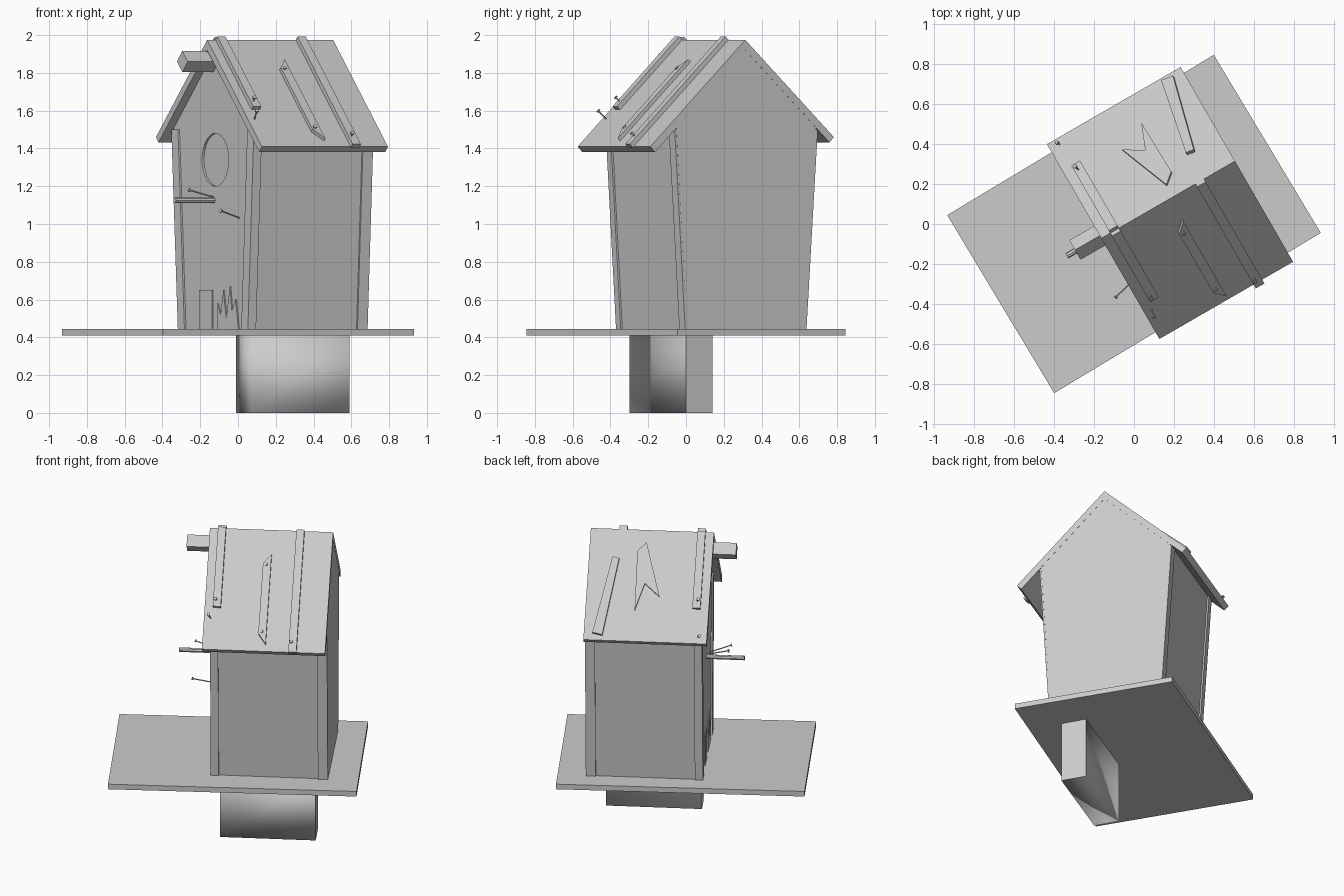
import bpy, bmesh, math
from mathutils import Vector, Matrix

if "Cube" in bpy.data.objects:
    bpy.data.objects.remove(bpy.data.objects["Cube"])

# Local frame: u = ridge direction (front faces -u), v = across, z up
ROT = Matrix.Rotation(math.radians(30), 4, 'Z')


def add(name, bm, mat=ROT):
    bmesh.ops.recalc_face_normals(bm, faces=bm.faces)
    me = bpy.data.meshes.new(name)
    bm.to_mesh(me)
    bm.free()
    me.transform(mat)
    ob = bpy.data.objects.new(name, me)
    bpy.context.collection.objects.link(ob)
    return ob


def prism(name, pts, off, mat=ROT):
    """Extrude a planar polygon by an offset vector."""
    bm = bmesh.new()
    off = Vector(off)
    a = [bm.verts.new(p) for p in pts]
    b = [bm.verts.new(Vector(p) + off) for p in pts]
    bm.faces.new(a)
    bm.faces.new(b)
    n = len(a)
    for i in range(n):
        bm.faces.new((a[i], a[(i + 1) % n], b[(i + 1) % n], b[i]))
    return add(name, bm, mat)


def box(name, u0, u1, v0, v1, z0, z1, mat=ROT):
    return prism(name, [(u0, v0, z0), (u1, v0, z0), (u1, v1, z0), (u0, v1, z0)],
                 (0, 0, z1 - z0), mat)


def profile(name, vz, u0, u1):
    return prism(name, [(u0, v, z) for v, z in vz], (u1 - u0, 0, 0))


def rod(name, p, q, r, sides=8, head=0):
    p, q = Vector(p), Vector(q)
    d = q - p
    turn = d.to_track_quat('Z', 'Y').to_matrix().to_4x4()
    bm = bmesh.new()
    bmesh.ops.create_cone(bm, cap_ends=True, segments=sides, radius1=r, radius2=r,
                          depth=d.length, matrix=Matrix.Translation((p + q) / 2) @ turn)
    if head:
        bmesh.ops.create_cone(bm, cap_ends=True, segments=sides, radius1=head, radius2=head,
                              depth=0.007, matrix=Matrix.Translation(q) @ turn)
    return add(name, bm)


# Platform and post
box("platform", -0.776, 0.776, -0.518, 0.518, 0.41, 0.445,
    Matrix.Rotation(math.radians(31), 4, 'Z'))
post = box("post", -0.088, 0.511, -0.295, -0.133, 0, 0.412)
back = ROT.to_3x3() @ Vector((1, 0, 0))
for f in post.data.polygons:
    f.use_smooth = f.normal.dot(back) < 0.9

# House body with flared walls
UF, UB = -0.13, 0.592
body = profile("house_body", [(-0.337, 0.445), (0.385, 0.445), (0.455, 1.52),
                              (0.02, 1.935), (-0.402, 1.53)], UF, UB)

# Shallow entrance hole in the front wall
cutter = rod("hole_cutter", (UF - 0.05, 0.015, 1.34), (UF + 0.012, 0.015, 1.34), 0.14, 32)
cutter.hide_render = True
cutter.hide_viewport = True
m = body.modifiers.new("entrance", 'BOOLEAN')
m.operation = 'DIFFERENCE'
m.object = cutter

# Broken board patches at the foot of the front wall
box("front_patch", UF - 0.006, UF, 0.04, 0.175, 0.445, 0.65)
jag = [(-0.02, 0.445), (-0.02, 0.58), (-0.05, 0.52), (-0.08, 0.65), (-0.11, 0.50),
       (-0.15, 0.67), (-0.17, 0.54), (-0.21, 0.60), (-0.24, 0.445)]
profile("splintered_board", jag, UF - 0.006, UF)


# Corner boards following the wall flare
def wall_v(side, z):
    t = (z - 0.445) / 1.075
    return 0.385 + 0.07 * t if side > 0 else -0.337 - 0.065 * t


for side, label in ((1, "left"), (-1, "right")):
    for u0, u1, end in ((UF - 0.01, UF + 0.04, "front"), (0.53, UB, "back")):
        lo, hi = wall_v(side, 0.445), wall_v(side, 1.5)
        prism(f"{label}_{end}_corner_board",
              [(u0, lo, 0.445), (u1, lo, 0.445), (u1, hi, 1.5), (u0, hi, 1.5)],
              (0, side * 0.01, 0))
    lo, hi, w = wall_v(side, 0.445), wall_v(side, 1.5), -side * 0.06
    profile(f"{label}_front_face_board",
            [(lo, 0.445), (lo + w, 0.445), (hi + w, 1.5), (hi, 1.5)], UF - 0.01, UF)

# Roof
RV, RZ = 0.02, 1.975
profile("roof", [(RV, RZ), (0.562, 1.46), (0.535, 1.432), (RV, RZ - 0.055),
                 (-0.532, 1.38), (-0.56, 1.41)], -0.177, 0.593)
SLOPE = {1: 0.95, -1: 0.974}


def on_roof(side, u, v, h=0.0):
    s = SLOPE[side]
    n = Vector((0, side * s, 1)).normalized()
    return Vector((u, v, RZ - s * abs(v - RV))) + n * h


def plank(name, side, uv, thick):
    base = [on_roof(side, u, v, -0.004) for u, v in uv]
    n = on_roof(side, 0, 0, 1) - on_roof(side, 0, 0)
    prism(name, base, n * (thick + 0.004))


def strip(u0, u1, v0, v1):
    return [(u0, v0), (u1, v0), (u1, v1), (u0, v1)]


plank("front_batten_right", -1, strip(-0.125, -0.075, 0.02, -0.36), 0.025)
plank("front_batten_left", 1, strip(-0.125, -0.075, 0.02, 0.395), 0.02)
plank("back_batten_right", -1, strip(0.365, 0.415, 0.02, -0.565), 0.025)
plank("pointed_batten", -1, [(0.22, -0.10), (0.22, -0.53), (0.17, -0.48), (0.17, -0.145)], 0.02)
plank("slanted_batten", 1, [(0.476, 0.54), (0.538, 0.53), (0.444, 0.159), (0.402, 0.166)], 0.02)
patch_xy = [(-0.055, 0.365), (0.06, 0.36), (0.04, 0.50), (0.19, 0.255), (0.165, 0.19)]
patch = [(ROT.transposed() @ Vector((x, y, 0)))[:2] for x, y in patch_xy]
plank("roof_patch", 1, patch, 0.012)

# Ridge beam (square set on its corner) and perch
d = 0.056
profile("ridge_beam", [(0.035 + d, 1.86), (0.035, 1.86 + d), (0.035 - d, 1.86), (0.035, 1.86 - d)],
        -0.32, -0.1)
rod("perch", (-0.37, 0.03, 1.125), (UF + 0.01, 0.03, 1.125), 0.015)

# Loose nails
nails = [((UF + 0.01, -0.235, 1.03), (-0.26, -0.27, 1.07)),
         ((UF + 0.01, 0.03, 1.14), (-0.27, 0.05, 1.18))]
for side, u, v, h in ((-1, -0.1, -0.33, 0.05), (-1, -0.135, -0.41, 0.06), (-1, 0.39, -0.52, 0.045),
                      (-1, 0.2, -0.47, 0.025), (-1, 0.2, -0.15, 0.025),
                      (1, -0.1, 0.36, 0.05), (1, -0.12, 0.53, 0.02)):
    nails.append((on_roof(side, u, v, -0.01), on_roof(side, u - 0.01, v, h)))
for i, (p, q) in enumerate(nails):
    rod(f"nail_{i + 1}", p, q, 0.004, 6, 0.011)
